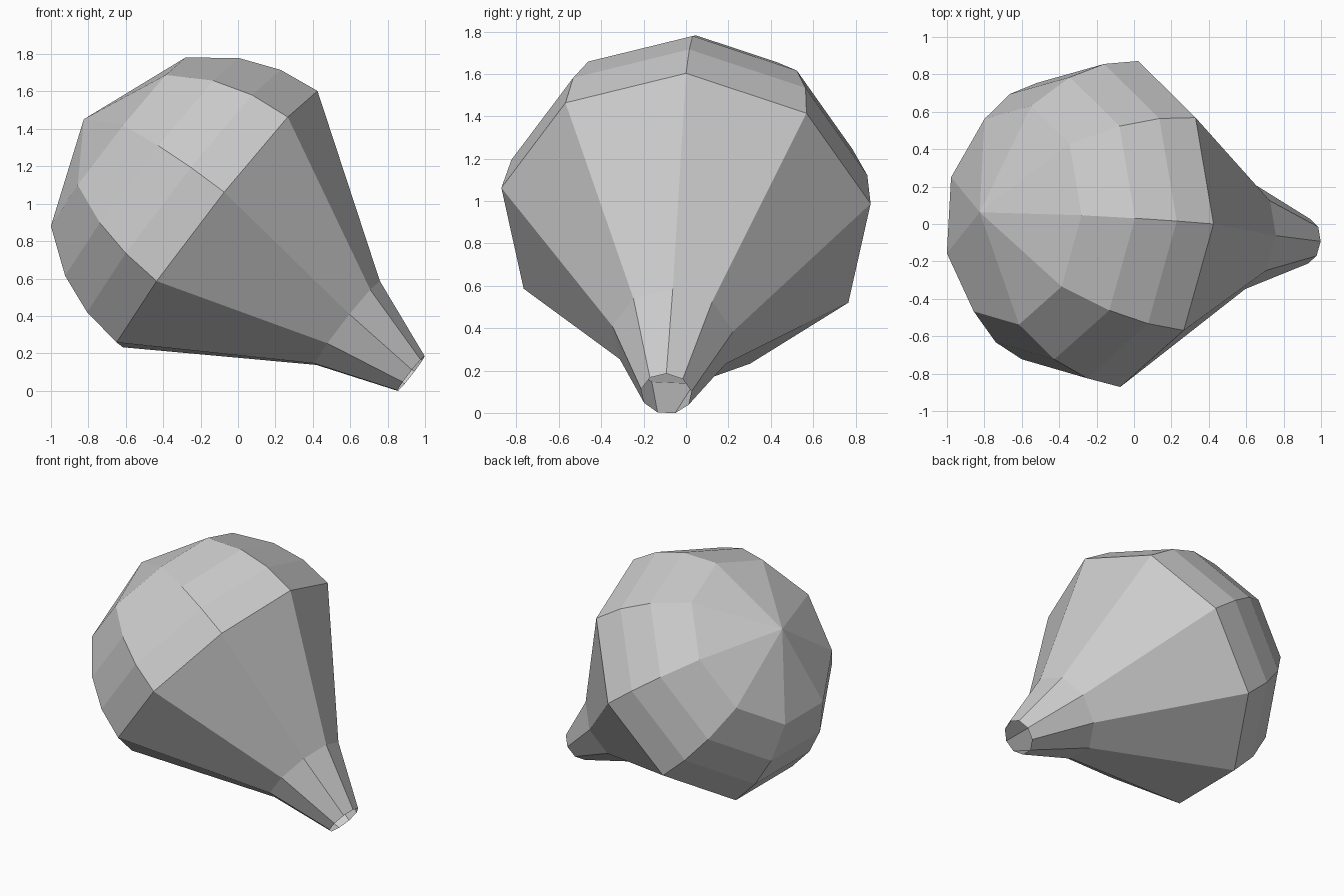
import bpy, bmesh
from math import sin, cos, tau
from mathutils import Vector

if "Cube" in bpy.data.objects:
    bpy.data.objects.remove(bpy.data.objects["Cube"])

SIDES = 9
centre = Vector((-0.12, 0.0, 0.903))            # centre of the widest ring
axis = Vector((0.787, -0.07, -0.613)).normalized()  # points to the open neck
up = Vector((0.614, 0, 0.789))
up = (up - axis * up.dot(axis)).normalized()
side = axis.cross(up)

# (distance along axis, radius): neck opening, neck base, widest ring, dome
profile = [(1.326, 0.121), (0.89, 0.29), (0.0, 0.887),
           (-0.225, 0.855), (-0.44, 0.768), (-0.668, 0.595)]

bm = bmesh.new()
rings = []
for t, r in profile:
    rings.append([bm.verts.new(centre + axis * t
                               + up * (r * cos(tau * i / SIDES))
                               + side * (r * sin(tau * i / SIDES)))
                  for i in range(SIDES)])

# Walls between rings (neck end stays open)
for a, b in zip(rings, rings[1:]):
    for i in range(SIDES):
        j = (i + 1) % SIDES
        bm.faces.new((a[i], a[j], b[j], b[i]))

# Fan closing the dome
apex = bm.verts.new(centre - axis * 0.895)
last = rings[-1]
for i in range(SIDES):
    bm.faces.new((last[i], last[(i + 1) % SIDES], apex))

# Make the normals point outward
bm.normal_update()
for f in bm.faces:
    d = f.calc_center_median() - centre
    radial = d - axis * d.dot(axis)
    if f.normal.dot(radial) < 0:
        f.normal_flip()

mesh = bpy.data.meshes.new("bulb_body")
bm.to_mesh(mesh)
bm.free()
bpy.context.collection.objects.link(bpy.data.objects.new("bulb_body", mesh))
